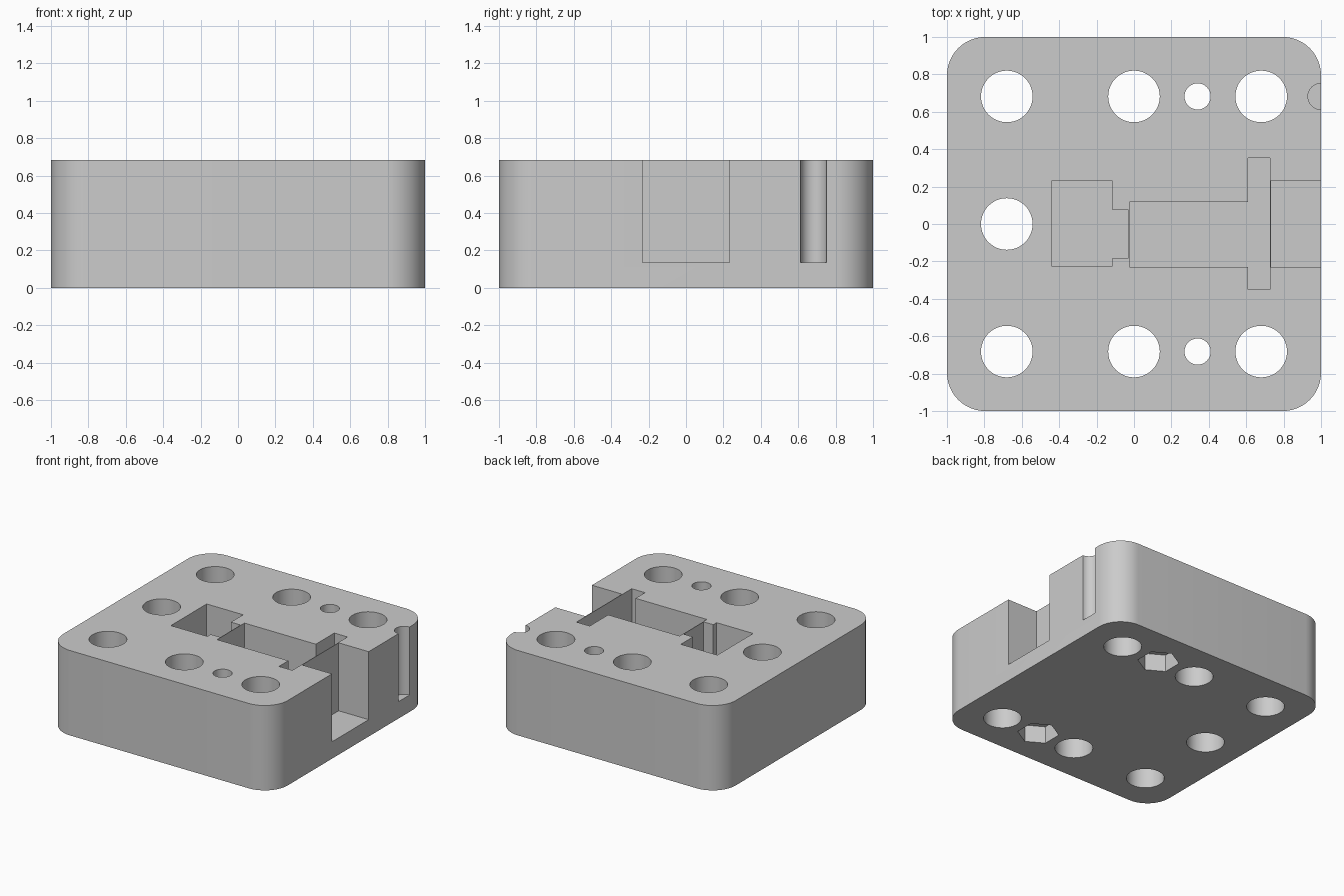
import bpy
import bmesh
from math import radians, cos, sin, tau

HEIGHT = 0.683
FLOOR = 0.136      # thickness left under the pockets
ABOVE = HEIGHT + 0.1
BELOW = -0.1

old = bpy.data.objects.get("Cube")
if old:
    bpy.data.objects.remove(old, do_unlink=True)

grey = bpy.data.materials.new("plain_grey")
grey.use_nodes = True
colour = (0.6, 0.6, 0.6, 1)
grey.diffuse_color = colour
grey.node_tree.nodes["Principled BSDF"].inputs["Base Color"].default_value = colour


def prism(name, outline, bottom, top):
    """Extrude a flat outline upward into a solid object."""
    bm = bmesh.new()
    face = bm.faces.new([bm.verts.new((x, y, bottom)) for x, y in outline])
    lid = bmesh.ops.extrude_face_region(bm, geom=[face])["geom"]
    moved = [v for v in lid if isinstance(v, bmesh.types.BMVert)]
    bmesh.ops.translate(bm, verts=moved, vec=(0, 0, top - bottom))
    bmesh.ops.recalc_face_normals(bm, faces=bm.faces)
    mesh = bpy.data.meshes.new(name)
    bm.to_mesh(mesh)
    bm.free()
    mesh.materials.append(grey)
    obj = bpy.data.objects.new(name, mesh)
    bpy.context.collection.objects.link(obj)
    return obj


def ring(x, y, radius, sides=48, turn=0.0):
    return [(x + radius * cos(tau * i / sides + turn),
             y + radius * sin(tau * i / sides + turn)) for i in range(sides)]


def box(x0, x1, y0, y1):
    return [(x0, y0), (x1, y0), (x1, y1), (x0, y1)]


# Block with rounded upright corners
corner, inner, steps = 0.205, 0.795, 12
outline = []
for quarter, (sx, sy) in enumerate([(1, 1), (-1, 1), (-1, -1), (1, -1)]):
    for i in range(steps + 1):
        a = (quarter + i / steps) * tau / 4
        outline.append((sx * inner + corner * cos(a), sy * inner + corner * sin(a)))
block = prism("housing_block", outline, 0, HEIGHT)

cutters = []


def cut(name, shape, bottom, top=ABOVE):
    obj = prism(name, shape, bottom, top)
    obj.hide_render = True
    cutters.append(obj)


# Large through holes
for x, y in [(-0.68, 0)] + [(x, s * 0.682) for x in (-0.68, 0, 0.68) for s in (-1, 1)]:
    cut("mounting_hole", ring(x, y, 0.138), BELOW)

# Small screw holes with hexagonal nut recesses underneath
for s in (-1, 1):
    cut("screw_hole", ring(0.34, s * 0.682, 0.07, 32), BELOW)
    cut("nut_recess", ring(0.34, s * 0.682, 0.152, 6, tau / 12), BELOW, 0.137)

# End pocket with its narrow neck
cut("end_pocket", [(-0.44, -0.225), (-0.115, -0.225), (-0.115, -0.182), (-0.03, -0.182),
                   (-0.03, 0.075), (-0.115, 0.075), (-0.115, 0.23), (-0.44, 0.23)], FLOOR)

# Centre channel with the cross slot
cut("centre_channel", [(-0.025, -0.23), (0.61, -0.23), (0.61, -0.35), (0.728, -0.35),
                       (0.728, 0.353), (0.61, 0.353), (0.61, 0.118), (-0.025, 0.118)], FLOOR)

# Open bay and half round groove in the side
cut("side_bay", box(0.733, 1.1, -0.233, 0.233), FLOOR)
cut("side_groove", ring(1.0, 0.682, 0.07, 32), FLOOR)

# Carve the block, then drop the cutters
for obj in cutters:
    mod = block.modifiers.new(obj.name, "BOOLEAN")
    mod.operation = "DIFFERENCE"
    mod.solver = "EXACT"
    mod.object = obj
carved = bpy.data.meshes.new_from_object(
    block.evaluated_get(bpy.context.evaluated_depsgraph_get()))
block.modifiers.clear()
block.data = carved
carved.materials.clear()
carved.materials.append(grey)
for obj in cutters:
    bpy.data.objects.remove(obj, do_unlink=True)

# Smooth rounds, sharp corners
for obj in bpy.context.selected_objects:
    obj.select_set(False)
block.select_set(True)
bpy.context.view_layer.objects.active = block
bpy.ops.object.shade_smooth_by_angle(angle=radians(30))
